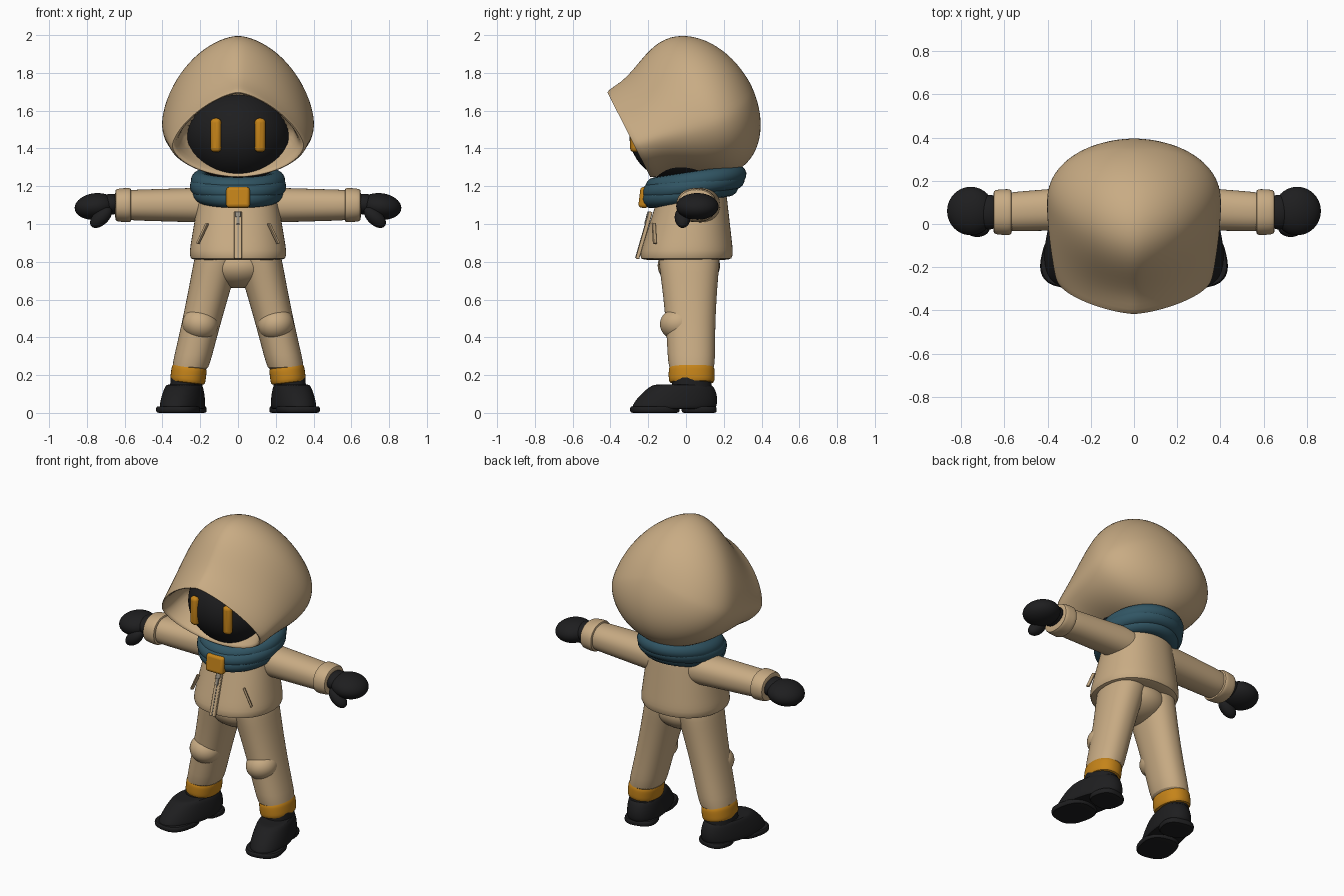
import bpy
import bmesh
from math import sin, cos, pi, copysign
from mathutils import Vector, Matrix

if "Cube" in bpy.data.objects:
    bpy.data.objects.remove(bpy.data.objects["Cube"])


def material(name, red, green, blue):
    result = bpy.data.materials.new(name)
    result.use_nodes = True
    colour = (red, green, blue, 1)
    result.diffuse_color = colour
    result.node_tree.nodes["Principled BSDF"].inputs["Base Color"].default_value = colour
    return result


tan_cloth = material("tan cloth", .58, .41, .23)
amber = material("amber", .56, .23, .01)
teal_wool = material("teal wool", .03, .09, .125)
soft_black = material("soft black", .013, .013, .014)
zip_metal = material("zip metal", .3, .27, .22)


def smooth(part, sharpness=1):
    bpy.ops.object.select_all(action="DESELECT")
    part.select_set(True)
    bpy.context.view_layer.objects.active = part
    bpy.ops.object.shade_smooth_by_angle(angle=sharpness)


def finish(name, mesh_builder, colour):
    bmesh.ops.recalc_face_normals(mesh_builder, faces=mesh_builder.faces)
    mesh = bpy.data.meshes.new(name)
    mesh_builder.to_mesh(mesh)
    mesh_builder.free()
    mesh.materials.append(colour)
    part = bpy.data.objects.new(name, mesh)
    bpy.context.collection.objects.link(part)
    smooth(part)
    return part


def skin(name, rings, colour):
    """Bridge equal rings of points, close both ends and subdivide."""
    builder = bmesh.new()
    loops = [[builder.verts.new(point) for point in ring] for ring in rings]
    for lower, upper in zip(loops, loops[1:]):
        for i in range(len(lower)):
            builder.faces.new((lower[i - 1], lower[i], upper[i], upper[i - 1]))
    builder.faces.new(loops[0])
    builder.faces.new(loops[-1])
    part = finish(name, builder, colour)
    subdivision = part.modifiers.new("subdivision", "SUBSURF")
    subdivision.levels = subdivision.render_levels = 1
    return part


def oval(power, count=40):
    """Unit superellipse: a power of two is a circle, more is boxier, less is pointed."""
    for i in range(count):
        c, s = cos(2 * pi * i / count), sin(2 * pi * i / count)
        yield copysign(abs(c) ** (2 / power), c), copysign(abs(s) ** (2 / power), s)


def tube(name, start, end, radii, end_radii, colour, sideways=False, power=2.2, ease=1, steps=8):
    """Tapered tube with softly rounded ends, sliced level or, if sideways, across x."""
    start, end = Vector(start), Vector(end)
    radii, end_radii = Vector(radii), Vector(end_radii)
    stations = [(i / steps, 1) for i in range(steps + 1)]
    stations = [(0, .8), (0, .97)] + stations[1:-1] + [(1, .97), (1, .8)]
    rings = []
    for t, inset in stations:
        centre = start.lerp(end, t)
        a, b = radii.lerp(end_radii, t ** ease) * inset
        rings.append([centre + Vector((0, a * c, b * s) if sideways else (a * c, b * s, 0))
                      for c, s in oval(power)])
    return skin(name, rings, colour)


def ball(name, centre, radii, colour, tilt=0):
    builder = bmesh.new()
    shape = Matrix.Translation(centre) @ Matrix.Rotation(tilt, 4, "Y") @ Matrix.Diagonal((*radii, 1))
    bmesh.ops.create_uvsphere(builder, u_segments=40, v_segments=24, radius=1, matrix=shape)
    return finish(name, builder, colour)


def block(name, centre, size, colour, rounding, rotation):
    builder = bmesh.new()
    bmesh.ops.create_cube(builder, size=1, matrix=Matrix.Diagonal((*size, 1)))
    part = finish(name, builder, colour)
    part.location, part.rotation_euler = centre, rotation
    bevel = part.modifiers.new("rounding", "BEVEL")
    bevel.width, bevel.segments = min(size) * rounding, 4
    return part


# Hood: egg-shaped rings parallel to the slanted, pointed opening
opening = Vector((0, -.3, 1.475))
inward, upward = Vector((0, .89, .45)), Vector((0, -.45, .89))


def hood_ring(depth, height, width, pointed):
    widest = -height / 4 - depth * .08
    ring = []
    for (arch_x, arch_z), (round_x, round_z) in zip(oval(pointed), oval(1.85)):
        if arch_z >= 0:
            x, rise = arch_x, arch_z * height * 1.25
        else:
            x, rise = round_x, round_z * height * .75
        ring.append(opening + inward * depth + upward * (widest + rise) + Vector((x * width, 0, 0)))
    return ring


# Lining and rolled rim, then the flaring front half, then the rounded back half
hood = [hood_ring(depth, .26 * scale, .36 * scale, 1.5)
        for depth, scale in ((.25, .82), (.08, .86), (0, .92), (-.01, .97))]
for i in range(7):
    t = i / 6
    hood.append(hood_ring(.02 + .38 * t, .265 + .135 * t * t * (3 - 2 * t),
                          .365 + .04 * sin(t * pi / 2), 1.4 + t / 4))
for i in range(1, 9):
    turn = i / 8 * pi / 2 * .97
    hood.append(hood_ring(.4 + .295 * sin(turn), .4 * cos(turn), .405 * cos(turn), 1.65 + i / 24))
skin("hood", hood, tan_cloth)

# Face, scarf folds and buckle
ball("face", (0, -.02, 1.47), (.28, .28, .25), soft_black)
for name, height, radius in (("lower", 1.165, .19), ("middle", 1.2, .205), ("upper", 1.23, .2)):
    bpy.ops.mesh.primitive_torus_add(major_segments=56, minor_segments=16, major_radius=radius,
                                     minor_radius=.05, rotation=(.15, 0, 0),
                                     location=(0, .02 + (height - 1.165) / 2, height))
    fold = bpy.context.object
    fold.name = name + "_scarf_fold"
    fold.scale.y = 1.08
    fold.data.materials.append(teal_wool)
    smooth(fold)
block("scarf_buckle", (0, -.222, 1.14), (.125, .05, .11), amber, .35, (-.12, 0, 0))

# Jacket, trouser seat and zip
tube("jacket", (0, 0, .81), (0, .04, 1.2), (.265, .255), (.2, .17), tan_cloth)
ball("trouser_seat", (0, .015, .78), (.19, .165, .12), tan_cloth)
lean = (-.28, 0, 0)
block("zip_placket", (0, -.222, .94), (.04, .02, .26), tan_cloth, .25, lean)
block("zip_line", (0, -.232, .94), (.005, .006, .25), zip_metal, .2, lean)
block("zip_slider", (0, -.198, 1.05), (.03, .02, .03), zip_metal, .25, lean)
block("zip_pull", (0, -.21, 1.02), (.018, .012, .045), zip_metal, .3, lean)

for side, s in (("left_", 1), ("right_", -1)):
    # Eye and slanted pocket welt
    block(side + "eye", (s * .117, -.272, 1.47), (.058, .045, .18), amber, .49, (0, 0, s * .3))
    block(side + "pocket", (s * .188, -.168, .95), (.012, .02, .12), tan_cloth, .25,
          (-.2, -s * .4, s * .6))

    # Sleeve with turned cuff
    tube(side + "sleeve", (s * .1, .08, 1.1), (s * .6, .055, 1.1), (.105, .095), (.09, .08),
         tan_cloth, sideways=True)
    tube(side + "sleeve_cuff", (s * .565, .055, 1.1), (s * .65, .055, 1.1), (.108, .093), (.103, .086),
         tan_cloth, sideways=True, steps=4)

    # Mitten with the thumb pointing down in front
    ball(side + "glove", (s * .755, .06, 1.093), (.11, .112, .07), soft_black, s * .12)
    ball(side + "wrist", (s * .67, .055, 1.105), (.07, .08, .055), soft_black)
    ball(side + "thumb", (s * .725, -.018, 1.035), (.07, .042, .04), soft_black, s * .75)

    # Trouser leg, knee pad and ankle band
    tube(side + "trouser_leg", (s * .255, .03, .23), (s * .1, .015, .86), (.1, .125), (.125, .17),
         tan_cloth, ease=2)
    ball(side + "knee_pad", (s * .2, -.04, .47), (.095, .098, .085), tan_cloth, -s * .25)
    band = tube(side + "ankle_band", (0, 0, -.045), (0, 0, .045), (.094, .122), (.094, .122),
                amber, steps=4)
    band.location, band.rotation_euler.y = (s * .262, .03, .203), -s * .12

    # Boot with separate sole and heel, toes turned out
    boot = [
        tube(side + "boot", (0, -.11, .02), (0, -.06, .15), (.11, .228), (.09, .16), soft_black, ease=2),
        tube(side + "boot_ankle", (0, -.01, .1), (0, -.01, .2), (.086, .11), (.08, .1), soft_black),
        tube(side + "boot_sole", (0, -.21, 0), (0, -.21, .035), (.112, .13), (.112, .13), soft_black,
             power=2.6, steps=3),
        tube(side + "boot_heel", (0, .03, 0), (0, .03, .035), (.098, .09), (.098, .09), soft_black,
             power=2.6, steps=3),
    ]
    for part in boot:
        part.location, part.rotation_euler.z = (s * .272, .04, 0), s * .22
